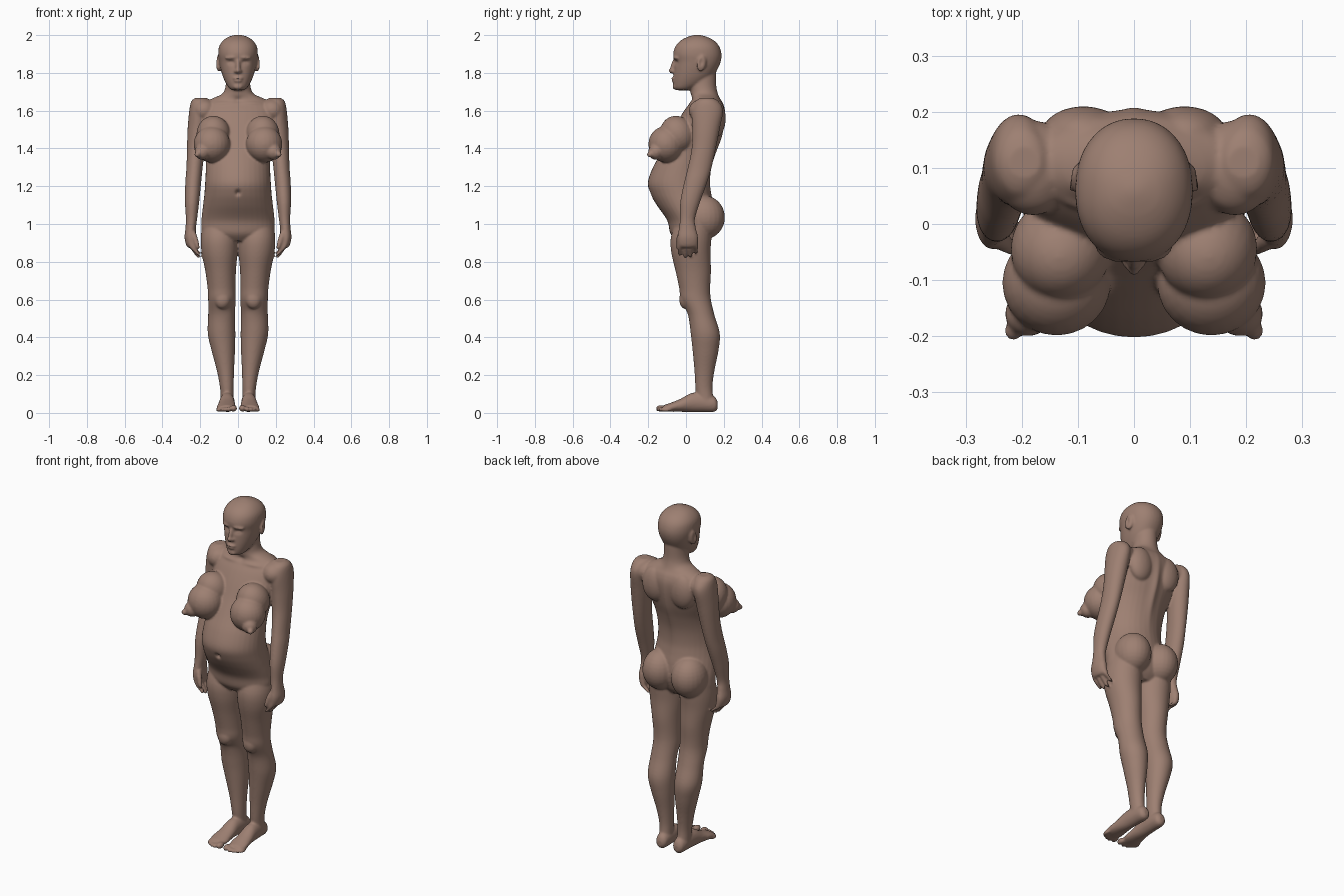
import bpy, bmesh, math
from mathutils import Vector, Matrix

skin = bpy.data.materials.new("skin")
skin.diffuse_color = (0.34, 0.215, 0.168, 1)
bm = bmesh.new()


def catmull(rows, steps=5):
    """Smoothly interpolate rows of numbers."""
    out = []
    n = len(rows)
    for i in range(n - 1):
        a, b, c, d = (rows[max(0, min(n - 1, i + k))] for k in (-1, 0, 1, 2))
        for s in range(steps):
            t = s / steps
            out.append([0.5 * (2 * q + (r - p) * t + (2 * p - 5 * q + 4 * r - u) * t * t
                               + (3 * q - p - 3 * r + u) * t ** 3)
                        for p, q, r, u in zip(a, b, c, d)])
    return out + [list(rows[-1])]


def skin_rings(rings):
    """Join rings of points into a closed shell."""
    vs = [[bm.verts.new(p) for p in ring] for ring in rings]
    n = len(vs[0])
    fs = [bm.faces.new(vs[0][::-1]), bm.faces.new(vs[-1])]
    for a, b in zip(vs, vs[1:]):
        for k in range(n):
            fs.append(bm.faces.new((a[k], a[(k + 1) % n], b[(k + 1) % n], b[k])))
    bmesh.ops.recalc_face_normals(bm, faces=fs)


ANG = [math.tau * k / 36 for k in range(36)]


def loft(rows, side=1, power=1.0):
    """Upright loft; rows are (z, centre x, front y, back y, half width)."""
    rings = []
    for z, cx, f, b, w in catmull(rows):
        ring = []
        for a in ANG:
            c, s = math.cos(a), math.sin(a)
            c = math.copysign(abs(c) ** power, c)
            s = math.copysign(abs(s) ** power, s)
            ring.append((side * (cx + w * c), (f + b) / 2 + (b - f) / 2 * s, z))
        rings.append(ring)
    skin_rings(rings)


def loft_y(rows, side=1):
    """Lengthwise loft; rows are (y, centre x, centre z, half width, half height)."""
    skin_rings([[(side * (cx + w * math.cos(a)), y, cz + h * math.sin(a)) for a in ANG]
                for y, cx, cz, w, h in catmull(rows)])


def ball(c, r, side=1, rot=(0, 0, 0)):
    """Ellipsoid, mirrored when side is -1."""
    m = Matrix.Translation(c)
    for ang, ax in zip(rot, "XYZ"):
        m = m @ Matrix.Rotation(ang, 4, ax)
    m = Matrix.Diagonal((side, 1, 1, 1)) @ m @ Matrix.Diagonal((*r, 1))
    res = bmesh.ops.create_uvsphere(bm, u_segments=24, v_segments=16, radius=1, matrix=m)
    if side < 0:
        bmesh.ops.reverse_faces(bm, faces=list({f for v in res["verts"] for f in v.link_faces}))


# torso and neck
loft([(0.91, 0, -0.05, 0.10, 0.10), (0.95, 0, -0.083, 0.13, 0.185), (1.02, 0, -0.10, 0.15, 0.193),
      (1.10, 0, -0.155, 0.145, 0.185), (1.16, 0, -0.188, 0.133, 0.178), (1.22, 0, -0.202, 0.125, 0.174),
      (1.30, 0, -0.175, 0.13, 0.17), (1.38, 0, -0.13, 0.15, 0.17), (1.46, 0, -0.085, 0.178, 0.185),
      (1.54, 0, -0.045, 0.198, 0.20), (1.60, 0, -0.01, 0.203, 0.20), (1.64, 0, 0.02, 0.193, 0.18),
      (1.665, 0, 0.03, 0.178, 0.135), (1.69, 0, 0.025, 0.168, 0.083), (1.73, 0, 0.02, 0.16, 0.066),
      (1.80, 0, 0.02, 0.16, 0.062)])

# head
loft([(1.708, 0, -0.05, 0.02, 0.03), (1.72, 0, -0.062, 0.05, 0.047), (1.745, 0, -0.066, 0.10, 0.064),
      (1.78, 0, -0.066, 0.14, 0.08), (1.82, 0, -0.064, 0.167, 0.092), (1.86, 0, -0.062, 0.184, 0.10),
      (1.90, 0, -0.068, 0.188, 0.105), (1.94, 0, -0.056, 0.176, 0.10), (1.97, 0, -0.03, 0.15, 0.08),
      (1.991, 0, 0.01, 0.11, 0.05), (2.002, 0, 0.05, 0.07, 0.012)], power=0.93)
# nose and lips
ball((0, -0.069, 1.835), (0.012, 0.013, 0.042), rot=(-0.25, 0, 0))
ball((0, -0.076, 1.812), (0.014, 0.016, 0.013))
ball((0, -0.066, 1.771), (0.027, 0.013, 0.007))
ball((0, -0.064, 1.758), (0.023, 0.013, 0.008))
ball((0, -0.055, 1.727), (0.026, 0.017, 0.016))

for s in (1, -1):
    # ears, nostril wings, brows
    ball((0.103, 0.083, 1.85), (0.012, 0.026, 0.044), s, (-0.2, 0, 0.35))
    ball((0.014, -0.067, 1.808), (0.009, 0.012, 0.009), s)
    ball((0.038, -0.053, 1.881), (0.032, 0.014, 0.009), s, (0, 0.1, 0.3))

    # breasts
    ball((0.13, -0.045, 1.475), (0.09, 0.09, 0.10), s, (0.5, 0, 0))
    ball((0.138, -0.105, 1.422), (0.097, 0.094, 0.097), s)
    ball((0.188, -0.16, 1.382), (0.042, 0.04, 0.042), s)
    ball((0.215, -0.19, 1.368), (0.016, 0.018, 0.016), s)

    # buttocks and shoulder blades
    ball((0.093, 0.098, 1.035), (0.097, 0.108, 0.115), s)
    ball((0.09, 0.16, 1.56), (0.075, 0.05, 0.10), s)

    # arm down to palm
    loft([(1.668, 0.195, 0.08, 0.14, 0.03), (1.65, 0.20, 0.05, 0.172, 0.047), (1.60, 0.205, 0.03, 0.196, 0.053),
          (1.50, 0.214, 0.033, 0.178, 0.053), (1.40, 0.222, 0.03, 0.158, 0.048), (1.30, 0.23, 0.01, 0.136, 0.043),
          (1.22, 0.237, -0.01, 0.112, 0.042), (1.12, 0.243, -0.03, 0.076, 0.038), (1.03, 0.246, -0.032, 0.048, 0.03),
          (0.98, 0.25, -0.037, 0.052, 0.028), (0.93, 0.253, -0.045, 0.064, 0.03), (0.89, 0.25, -0.042, 0.062, 0.025),
          (0.875, 0.248, -0.03, 0.05, 0.016)], s)
    ball((0.18, 0.10, 1.60), (0.07, 0.085, 0.065), s)
    # fingers and thumb
    for i, tip in enumerate((0.832, 0.82, 0.824, 0.842)):
        y = -0.032 + i * 0.028
        loft([(tip, 0.206, y - 0.007, y + 0.007, 0.007), (tip + 0.012, 0.213, y - 0.011, y + 0.011, 0.011),
              (0.875, 0.24, y - 0.013, y + 0.013, 0.015), (0.91, 0.25, y - 0.013, y + 0.013, 0.015)], s)
    loft([(0.868, 0.212, -0.05, -0.036, 0.007), (0.88, 0.215, -0.055, -0.031, 0.012),
          (0.92, 0.226, -0.052, -0.024, 0.015), (0.96, 0.24, -0.04, -0.005, 0.015)], s)

    # leg
    loft([(1.02, 0.10, -0.05, 0.14, 0.085), (0.93, 0.10, -0.08, 0.135, 0.097), (0.85, 0.098, -0.078, 0.13, 0.095),
          (0.75, 0.092, -0.055, 0.132, 0.081), (0.66, 0.087, -0.036, 0.128, 0.074), (0.60, 0.085, -0.028, 0.132, 0.073),
          (0.52, 0.087, 0.01, 0.15, 0.071), (0.42, 0.087, 0.025, 0.179, 0.073), (0.33, 0.078, 0.035, 0.172, 0.062),
          (0.22, 0.066, 0.045, 0.15, 0.045), (0.13, 0.059, 0.05, 0.14, 0.036), (0.05, 0.057, 0.06, 0.15, 0.034)], s)
    ball((0.082, -0.004, 0.60), (0.042, 0.032, 0.05), s)
    # foot and toes
    loft_y([(0.168, 0.055, 0.04, 0.015, 0.018), (0.15, 0.055, 0.046, 0.033, 0.04), (0.09, 0.056, 0.055, 0.038, 0.05),
            (0.03, 0.058, 0.055, 0.04, 0.05), (-0.03, 0.06, 0.04, 0.046, 0.034), (-0.08, 0.062, 0.03, 0.051, 0.024),
            (-0.12, 0.061, 0.024, 0.045, 0.016)], s)
    for x, y, r in ((0.023, -0.132, 0.018), (0.049, -0.134, 0.013), (0.07, -0.128, 0.012),
                    (0.089, -0.118, 0.011), (0.105, -0.104, 0.011)):
        ball((x, y, 0.006 + r), (r, 0.028, r), s)

mesh = bpy.data.meshes.new("human_figure")
bm.to_mesh(mesh)
bm.free()
body = bpy.data.objects.new("human_figure", mesh)
bpy.context.collection.objects.link(body)

# fuse all parts into one smooth surface
remesh = body.modifiers.new("fuse", 'REMESH')
remesh.mode = 'VOXEL'
remesh.voxel_size = 0.006
soft = body.modifiers.new("soften", 'SMOOTH')
soft.factor = 0.5
soft.iterations = 6
dg = bpy.context.evaluated_depsgraph_get()
fused = bpy.data.meshes.new_from_object(body.evaluated_get(dg))
body.modifiers.clear()
body.data = fused

# sculpted dents and bumps: (centre, radii, push)
pushes = [((0, -0.20, 1.165), (0.012, 0.06, 0.014), (0, 0.018, 0)),     # navel
          ((0, 0.18, 1.42), (0.022, 0.08, 0.17), (0, 0.012, 0)),        # spine
          ((0, 0.03, 1.655), (0.02, 0.03, 0.015), (0, 0.008, 0)),       # throat hollow
          ((0, -0.075, 1.7645), (0.022, 0.02, 0.003), (0, 0.005, 0))]   # mouth line
for s in (1, -1):
    pushes += [((s * 0.037, -0.058, 1.855), (0.018, 0.03, 0.011), (0, 0.012, 0)),   # eye socket
               ((s * 0.037, -0.046, 1.852), (0.011, 0.02, 0.006), (0, -0.006, 0)),  # eyeball
               ((s * 0.115, 0.08, 1.855), (0.012, 0.011, 0.02), (-s * 0.008, 0, 0)),  # ear hollow
               ((s * 0.09, 0.02, 1.64), (0.06, 0.03, 0.010), (0, -0.006, 0.002)),   # collar bone
               ((s * 0.05, -0.03, 0.54), (0.03, 0.06, 0.025), (0, 0.004, 0))]       # below knee
for c, r, p in pushes:
    c, p = Vector(c), Vector(p)
    for v in fused.vertices:
        d = v.co - c
        if abs(d.z) < 2.2 * r[2] and abs(d.x) < 2.2 * r[0] and abs(d.y) < 2.2 * r[1]:
            q = (d.x / r[0]) ** 2 + (d.y / r[1]) ** 2 + (d.z / r[2]) ** 2
            v.co += p * math.exp(-q)

fused.materials.clear()
fused.materials.append(skin)
for poly in fused.polygons:
    poly.material_index = 0
    poly.use_smooth = True
